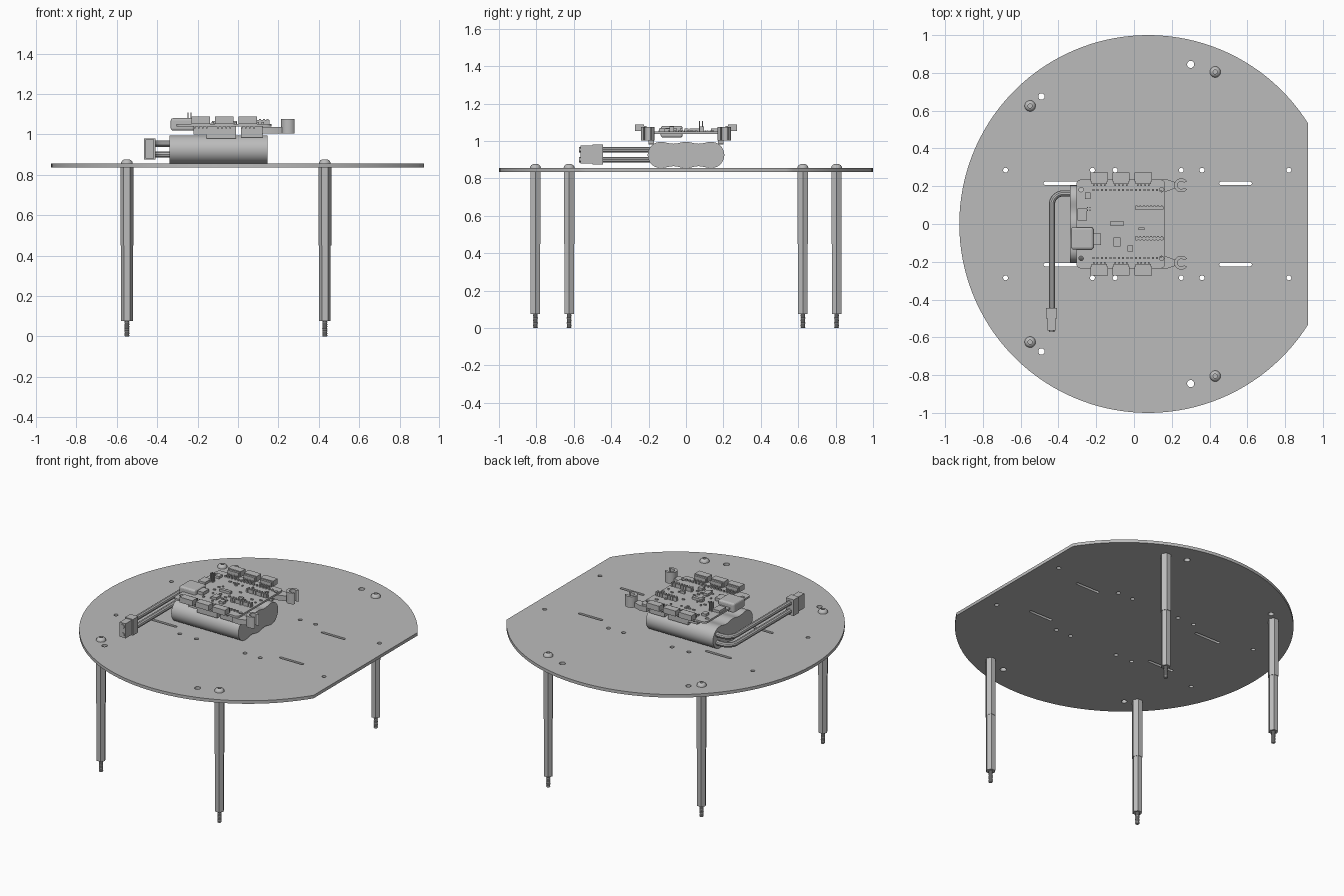
import bpy, bmesh, random
from math import cos, sin, pi
from mathutils import Matrix, Vector

if "Cube" in bpy.data.objects:
    bpy.data.objects.remove(bpy.data.objects["Cube"])

grey = bpy.data.materials.new("plain grey")
grey.use_nodes = True
grey.diffuse_color = (0.5, 0.5, 0.5, 1)
grey.node_tree.nodes["Principled BSDF"].inputs["Base Color"].default_value = (0.5, 0.5, 0.5, 1)


def finish(ob, smooth=True):
    ob.data.materials.clear()
    ob.data.materials.append(grey)
    bpy.ops.object.select_all(action='DESELECT')
    ob.select_set(True)
    bpy.context.view_layer.objects.active = ob
    if ob.type == 'CURVE':
        bpy.ops.object.convert(target='MESH')
    if smooth:
        bpy.ops.object.shade_smooth_by_angle(angle=0.6)
    return bpy.context.object


def make(name, bm, smooth=True):
    bmesh.ops.recalc_face_normals(bm, faces=bm.faces)
    me = bpy.data.meshes.new(name)
    bm.to_mesh(me)
    bm.free()
    ob = bpy.data.objects.new(name, me)
    bpy.context.collection.objects.link(ob)
    return finish(ob, smooth)


def add_box(bm, x0, x1, y0, y1, z0, z1):
    m = Matrix.Translation(((x0 + x1) / 2, (y0 + y1) / 2, (z0 + z1) / 2))
    bmesh.ops.create_cube(bm, size=1, matrix=m @ Matrix.Diagonal((x1 - x0, y1 - y0, z1 - z0, 1)))


def boxes(name, items):
    bm = bmesh.new()
    for b in items:
        add_box(bm, *b)
    return make(name, bm, False)


def mirrored(x0, x1, y0, y1, z0, z1):
    return [(x0, x1, y0, y1, z0, z1), (x0, x1, -y1, -y0, z0, z1)]


def lathe(name, x, y, profile, n):
    bm = bmesh.new()
    rings = [[bm.verts.new((x + r * cos(2 * pi * i / n), y + r * sin(2 * pi * i / n), z))
              for i in range(n)] for r, z in profile]
    for a, b in zip(rings, rings[1:]):
        for i in range(n):
            bm.faces.new((a[i], a[(i + 1) % n], b[(i + 1) % n], b[i]))
    bm.faces.new(rings[0])
    bm.faces.new(rings[-1])
    return make(name, bm)


def prism(name, outline, depth):
    bm = bmesh.new()
    face = bm.faces.new([bm.verts.new(p) for p in outline])
    new = bmesh.ops.extrude_face_region(bm, geom=[face])["geom"]
    bmesh.ops.translate(bm, vec=depth, verts=[v for v in new if isinstance(v, bmesh.types.BMVert)])
    return make(name, bm)


def arc(cx, cy, r, a0, a1, n):
    return [(cx + r * cos(a0 + (a1 - a0) * i / n), cy + r * sin(a0 + (a1 - a0) * i / n))
            for i in range(n + 1)]


def flat_shape(name, loops, z0, z1):
    # Filled outline with holes, extruded
    cu = bpy.data.curves.new(name, 'CURVE')
    cu.dimensions, cu.fill_mode = '2D', 'BOTH'
    cu.extrude = (z1 - z0) / 2
    for loop in loops:
        sp = cu.splines.new('POLY')
        sp.points.add(len(loop) - 1)
        for p, (x, y) in zip(sp.points, loop):
            p.co = (x, y, 0, 1)
        sp.use_cyclic_u = True
    ob = bpy.data.objects.new(name, cu)
    ob.location.z = (z0 + z1) / 2
    bpy.context.collection.objects.link(ob)
    return finish(ob)


def circle(x, y, r, n=16):
    return arc(x, y, r, 0, 2 * pi, n)[:-1]


def slot(x0, x1, y, r):
    return arc(x1, y, r, -pi / 2, pi / 2, 6) + arc(x0, y, r, pi / 2, 3 * pi / 2, 6)


# Round deck with one straight edge, bolt holes and slots
PLATE_LO, PLATE_HI = 0.835, 0.855
loops = [arc(0.075, 0, 1, 0.564, 2 * pi - 0.564, 110)]
for s in (1, -1):
    loops += [circle(x, s * 0.285, 0.013) for x in (-0.68, -0.22, -0.1, 0.25, 0.36, 0.82)]
    loops += [circle(-0.49, s * 0.675, 0.017), circle(0.3, s * 0.845, 0.019)]
    loops += [slot(-0.47, -0.3, s * 0.215, 0.009), slot(0.46, 0.615, s * 0.215, 0.009)]
flat_shape("deck_plate", loops, PLATE_LO, PLATE_HI)

# Hexagonal standoff legs, threaded studs and button screws
thread = [(0.013 if i % 2 else 0.0105, 0.08 * i / 18) for i in range(19)]
dome = [(0.029, 0.855), (0.028, 0.862), (0.023, 0.87), (0.015, 0.875), (0.011, 0.876),
        (0.011, 0.866)]
for s, side in ((1, "back"), (-1, "front")):
    for x, y, end in ((-0.55, 0.625, "right"), (0.43, 0.805, "left")):
        tag = side + "_" + end
        lathe("upper_leg_" + tag, x, s * y, [(0.032, 0.45), (0.032, PLATE_LO)], 6)
        lathe("lower_leg_" + tag, x, s * y, [(0.029, 0.075), (0.029, 0.45)], 6)
        lathe("stud_" + tag, x, s * y, thread, 12)
        lathe("screw_" + tag, x, s * y, dome, 24)

# Battery pack: three wrapped cells
MID, R, PITCH = 0.925, 0.07, 0.135
right = [(PITCH + u, v) for u, v in arc(0, 0, R, -pi / 2, pi / 2, 16)]
steps = [PITCH - 2 * PITCH * i / 32 for i in range(1, 32)]
top = [(y, R - 0.005 + 0.005 * cos(2 * pi * y / PITCH)) for y in steps]
half = right + top
outline = half + [(-y, -z) for y, z in half]
prism("battery_pack", [(-0.338, y, MID + z) for y, z in outline], (0.484, 0, 0))

# Battery leads and plug
for name, z in (("upper_lead", 0.953), ("lower_lead", 0.9)):
    path = [(-0.32, 0.162)] + arc(-0.375, 0.102, 0.06, pi / 2, pi, 8) + [(-0.435, -0.46)]
    cu = bpy.data.curves.new(name, 'CURVE')
    cu.dimensions, cu.bevel_depth, cu.bevel_resolution = '3D', 0.016, 3
    sp = cu.splines.new('POLY')
    sp.points.add(len(path) - 1)
    for p, (x, y) in zip(sp.points, path):
        p.co = (x, y, z, 1)
    ob = bpy.data.objects.new(name, cu)
    bpy.context.collection.objects.link(ob)
    finish(ob)
boxes("plug_body", [(-0.465, -0.408, -0.5, -0.445, 0.875, 0.98),
                    (-0.458, -0.415, -0.565, -0.5, 0.88, 0.975)])
bm = bmesh.new()
for z in (0.953, 0.9):
    bmesh.ops.create_cone(bm, cap_ends=True, segments=16, radius1=0.014, radius2=0.014, depth=0.008,
                          matrix=Matrix.Translation((-0.436, -0.567, z)) @ Matrix.Rotation(pi / 2, 4, 'X'))
make("plug_contacts", bm)

# Circuit board with rounded corners and mounting holes
B0, B1 = 1.038, 1.05
corners = [(0.14, 0.21, 0), (-0.28, 0.21, 1), (-0.28, -0.21, 2), (0.14, -0.21, 3)]
edge = [p for x, y, q in corners for p in arc(x, y, 0.025, q * pi / 2, (q + 1) * pi / 2, 5)]
holes = [circle(x, s * 0.182, 0.012, 12) for x in (-0.28, 0.146) for s in (1, -1)]
flat_shape("circuit_board", [edge] + holes, B0, B1)

# Sockets under the board
boxes("lower_sockets", mirrored(-0.155, -0.01, 0.17, 0.2, 0.98, B0)
      + mirrored(0.015, 0.125, 0.17, 0.2, 0.985, B0) + mirrored(-0.22, -0.155, 0.17, 0.2, 1.0, B0))

# Edge connectors, each with four contacts
shells, pins = [], []
for x in (-0.23, -0.115, 0.003):
    shells += mirrored(x, x + 0.092, 0.225, 0.272, 1.052, 1.087)
    shells += mirrored(x + 0.006, x + 0.086, 0.212, 0.225, B1, 1.08)
    for i in range(4):
        px = x + 0.012 + i * 0.02
        pins += mirrored(px, px + 0.008, 0.2, 0.23, 1.028, 1.06)
boxes("edge_connectors", shells)
boxes("edge_contacts", pins)

# Pin rows and inner headers
boxes("pin_rows", [b for i in range(16) for b in
                   mirrored(-0.22 + i * 0.0225, -0.21 + i * 0.0225, 0.176, 0.186, B1, 1.06)])
headers = [(0.005, 0.155, y - 0.008, y + 0.008, B1, 1.072) for y in (0.085, -0.076)]
boxes("inner_headers", headers)
boxes("header_teeth", [(x0 + i * 0.019 + 0.004, x0 + i * 0.019 + 0.014, y0 - 0.004, y1 + 0.004, B1, 1.076)
                       for x0, _, y0, y1, _, _ in headers for i in range(8)])

# Power socket, jumper pins and chips
socket = boxes("power_socket", [(-0.333, -0.215, -0.135, -0.018, 1.018, 1.08)])
bev = socket.modifiers.new("Bevel", 'BEVEL')
bev.width, bev.segments = 0.012, 3
boxes("socket_tail", [(-0.215, -0.175, -0.11, -0.05, B1, 1.07)])
boxes("jumper_pins", [(x, x + 0.006, y, y + 0.006, B1, 1.108)
                      for x in (-0.25, -0.235) for y in (0.07, 0.085)])
chips = [(-0.09, 0.003, 0.075, 0.02), (-0.09, -0.095, 0.035, 0.048), (-0.275, 0.05, 0.05, 0.065),
         (-0.245, 0.15, 0.03, 0.035), (-0.02, -0.13, 0.03, 0.03), (0.04, -0.025, 0.03, 0.014)]
boxes("chips", [(x - w / 2, x + w / 2, y - d / 2, y + d / 2, B1, 1.066) for x, y, w, d in chips])
random.seed(4)
small = []
for i in range(36):
    x, y = random.uniform(-0.2, 0.14), random.uniform(-0.15, 0.15)
    small.append((x, x + random.choice((0.008, 0.016)), y, y + 0.009, B1, 1.057))
boxes("small_components", small)

# Open clip arms
for s, side in ((1, "back"), (-1, "front")):
    y = s * 0.205
    ring = arc(0.25, y, 0.037, 0.6, 2 * pi - 0.6, 24) + arc(0.25, y, 0.02, 2 * pi - 0.75, 0.75, 24)
    prism("clip_ring_" + side, [(px, py, 1.003) for px, py in ring], (0, 0, 0.072))
    arm = [(0.12, y - 0.03), (0.17, y - 0.033), (0.225, y - 0.014),
           (0.225, y + 0.014), (0.17, y + 0.033), (0.12, y + 0.03)]
    prism("clip_arm_" + side, [(px, py, 1.003) for px, py in arm], (0, 0, 0.034))
